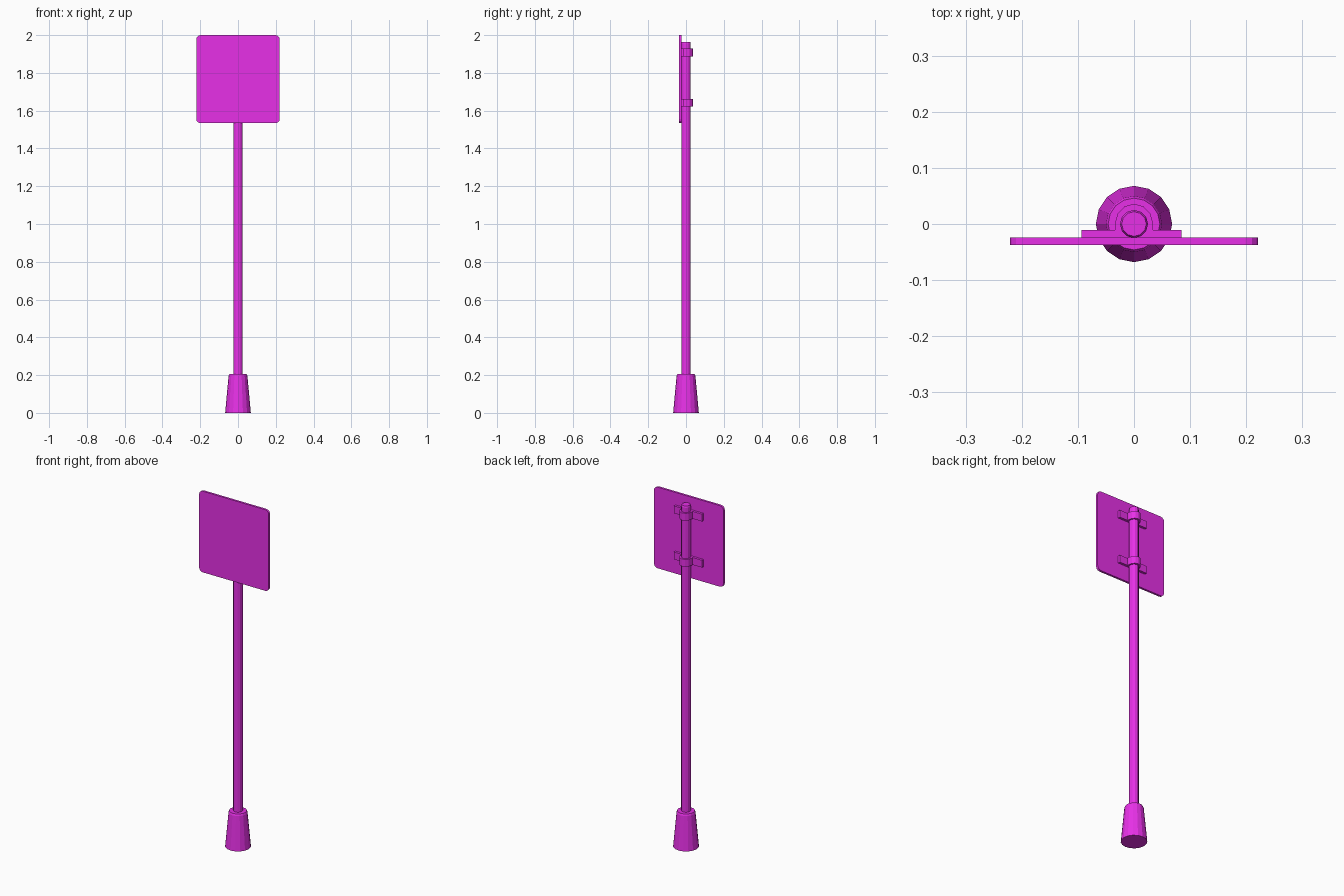
import bpy, bmesh, math

if "Cube" in bpy.data.objects:
    bpy.data.objects.remove(bpy.data.objects["Cube"])

mat = bpy.data.materials.new("magenta")
mat.diffuse_color = (0.8, 0.03, 0.8, 1)
mat.use_nodes = True
mat.node_tree.nodes["Principled BSDF"].inputs["Base Color"].default_value = mat.diffuse_color


def make(name, bm):
    bmesh.ops.recalc_face_normals(bm, faces=bm.faces)
    mesh = bpy.data.meshes.new(name)
    bm.to_mesh(mesh)
    bm.free()
    mesh.materials.append(mat)
    obj = bpy.data.objects.new(name, mesh)
    bpy.context.collection.objects.link(obj)
    return obj


def lathe(name, rings, sides):
    """Closed round part from (radius, z) rings."""
    bm = bmesh.new()
    loops = [[bm.verts.new((r * math.cos(2 * math.pi * i / sides),
                            r * math.sin(2 * math.pi * i / sides), z))
              for i in range(sides)] for r, z in rings]
    for a, b in zip(loops, loops[1:]):
        for i in range(sides):
            j = (i + 1) % sides
            bm.faces.new((a[i], a[j], b[j], b[i]))
    bm.faces.new(loops[0][::-1])
    bm.faces.new(loops[-1])
    return make(name, bm)


def extrude(name, points, offset):
    """Prism from a flat outline."""
    bm = bmesh.new()
    face = bm.faces.new([bm.verts.new(p) for p in points])
    new = bmesh.ops.extrude_face_region(bm, geom=[face], use_keep_orig=True)["geom"]
    bmesh.ops.translate(bm, vec=offset,
                        verts=[v for v in new if isinstance(v, bmesh.types.BMVert)])
    return make(name, bm)


# Tapered foot with a small rounded lip, and the post
lathe("base", [(0.068, 0), (0.050, 0.195), (0.046, 0.205)], 16)
lathe("post", [(0.025, 0.19), (0.025, 1.955), (0.022, 1.964)], 12)

# Sign plate with rounded corners
w, z0, z1, r = 0.221, 1.534, 2.0, 0.022
corners = [(w - r, z1 - r), (-w + r, z1 - r), (-w + r, z0 + r), (w - r, z0 + r)]
outline = []
for k, (cx, cz) in enumerate(corners):
    for s in range(4):
        a = math.radians(90 * k + 30 * s)
        outline.append((cx + r * math.cos(a), -0.037, cz + r * math.sin(a)))
extrude("sign_plate", outline, (0, 0.0125, 0))

# Clamps: a strap around the back of the post with a flange on each side
for name, z in (("upper_clamp", 1.886), ("lower_clamp", 1.621)):
    strap = [(0.085, -0.025, z), (0.085, -0.011, z), (0.034, -0.011, z)]
    for i in range(7):
        a = math.radians(30 * i)
        strap.append((0.034 * math.cos(a), 0.036 * math.sin(a), z))
    strap += [(-0.034, -0.011, z), (-0.094, -0.011, z), (-0.094, -0.025, z)]
    extrude(name, strap, (0, 0, 0.042))
